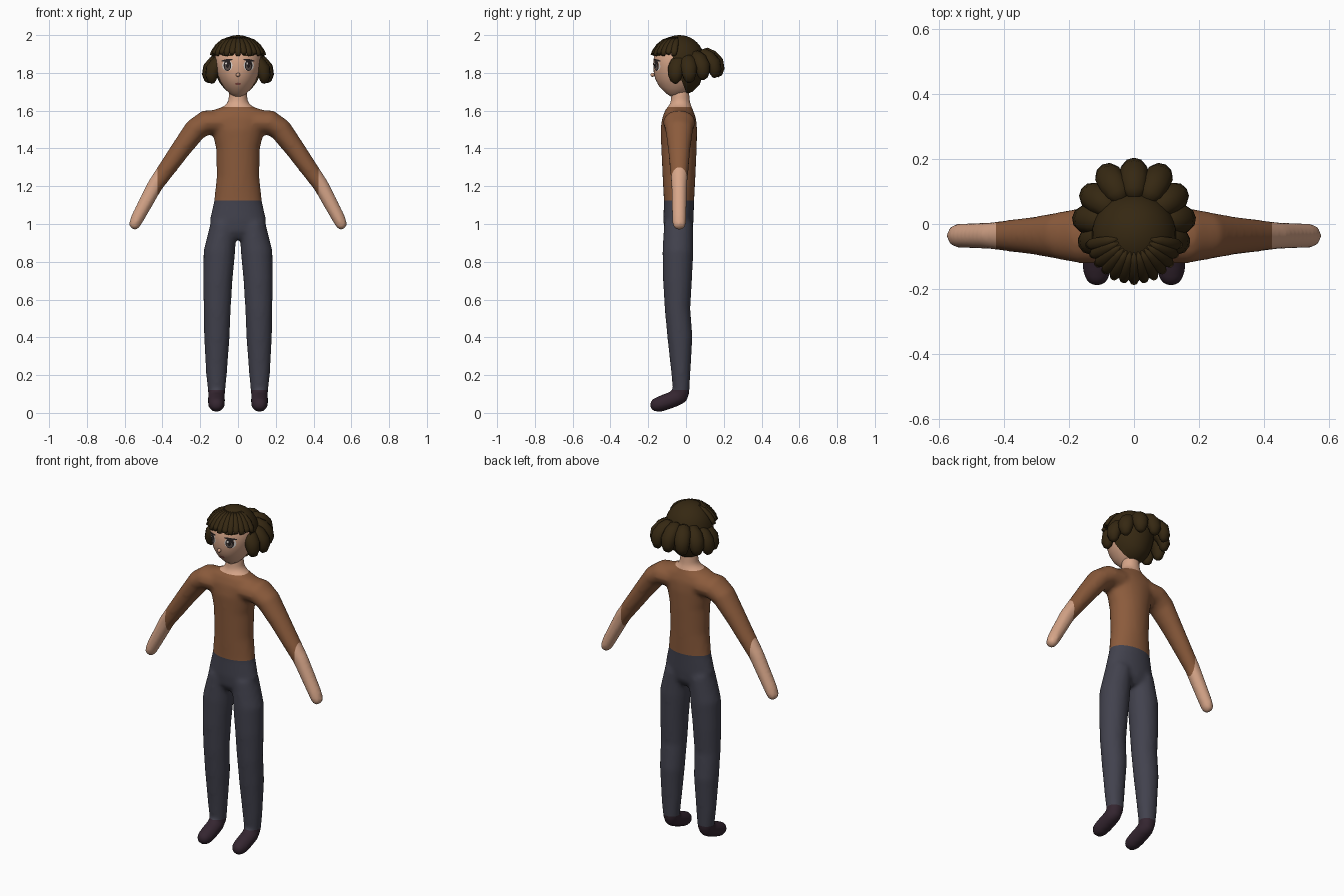
import bpy, bmesh
from math import sin, cos, pi, radians
from mathutils import Vector, Matrix
from mathutils.bvhtree import BVHTree

if "Cube" in bpy.data.objects:
    bpy.data.objects.remove(bpy.data.objects["Cube"])


def material(name, color):
    m = bpy.data.materials.new(name)
    m.use_nodes = True
    m.diffuse_color = (*color, 1)
    bsdf = m.node_tree.nodes["Principled BSDF"]
    bsdf.inputs["Base Color"].default_value = (*color, 1)
    bsdf.inputs["Roughness"].default_value = 0.8
    return m


skin = material("skin", (0.68, 0.38, 0.25))
shirt = material("brown shirt", (0.26, 0.105, 0.045))
trousers = material("slate trousers", (0.054, 0.054, 0.075))
shoe = material("dark plum shoe", (0.035, 0.019, 0.03))
hair = material("dark brown hair", (0.036, 0.021, 0.006))
eye_white = material("eye white", (0.75, 0.7, 0.66))
eye_dark = material("eye dark", (0.02, 0.015, 0.015))
iris = material("iris grey", (0.12, 0.09, 0.08))
lip = material("lip", (0.3, 0.09, 0.07))

X, Y = Vector((1, 0, 0)), Vector((0, 1, 0))


def loft(bm, path, ref=Y, sides=20):
    """Tube through (x, y, z, half width, half depth); depth lies along ref."""
    pts = [Vector(p[:3]) for p in path]
    rings = []
    for i, p in enumerate(pts):
        t = (pts[min(i + 1, len(pts) - 1)] - pts[max(i - 1, 0)]).normalized()
        v = (ref - t * ref.dot(t)).normalized()
        u = v.cross(t)
        a, b = path[i][3:]
        rings.append([bm.verts.new(p + u * a * cos(k * 2 * pi / sides)
                                   + v * b * sin(k * 2 * pi / sides))
                      for k in range(sides)])
    for r, s in zip(rings, rings[1:]):
        for k in range(sides):
            j = (k + 1) % sides
            bm.faces.new((r[k], r[j], s[j], s[k]))
    bm.faces.new(rings[0][::-1])
    bm.faces.new(rings[-1])


def finish(name, bm, *mats):
    bmesh.ops.recalc_face_normals(bm, faces=bm.faces)
    for f in bm.faces:
        f.smooth = True
    me = bpy.data.meshes.new(name)
    bm.to_mesh(me)
    bm.free()
    ob = bpy.data.objects.new(name, me)
    bpy.context.scene.collection.objects.link(ob)
    for m in mats:
        me.materials.append(m)
    return ob


def cut(bm, co, no, clear=False):
    bmesh.ops.bisect_plane(bm, geom=bm.verts[:] + bm.edges[:] + bm.faces[:],
                           plane_co=co, plane_no=no, clear_inner=clear)


# Body: torso, arms, legs and feet fused into one skin
bm = bmesh.new()
torso = [(0.92, 0.06, -0.04, 0.05), (0.96, 0.14, -0.04, 0.075),
         (1.02, 0.15, -0.04, 0.08), (1.12, 0.127, -0.037, 0.08),
         (1.25, 0.113, -0.037, 0.087), (1.4, 0.116, -0.037, 0.094),
         (1.5, 0.14, -0.038, 0.097), (1.56, 0.17, -0.036, 0.09),
         (1.6, 0.14, -0.033, 0.075), (1.62, 0.08, -0.03, 0.062),
         (1.645, 0.052, -0.03, 0.052), (1.72, 0.046, -0.03, 0.046)]
loft(bm, [(0, y, z, a, b) for z, a, y, b in torso], sides=28)
arm = [(0.08, 1.54, 0.065, 0.085), (0.17, 1.537, 0.066, 0.085),
       (0.225, 1.5, 0.061, 0.074), (0.3, 1.4, 0.053, 0.06),
       (0.44, 1.203, 0.042, 0.042), (0.53, 1.035, 0.036, 0.038),
       (0.551, 0.99, 0.03, 0.036), (0.557, 0.973, 0.015, 0.02)]
leg = [(0.075, -0.04, 1.0, 0.07, 0.077), (0.099, -0.043, 0.85, 0.084, 0.082),
       (0.107, -0.045, 0.7, 0.078, 0.077), (0.11, -0.045, 0.55, 0.072, 0.068),
       (0.112, -0.032, 0.4, 0.068, 0.067), (0.114, -0.027, 0.2, 0.055, 0.05),
       (0.113, -0.025, 0.1, 0.045, 0.043), (0.113, -0.025, 0.07, 0.03, 0.03)]
foot = [(0.005, 0.09, 0.025), (-0.035, 0.085, 0.043), (-0.09, 0.064, 0.044),
        (-0.145, 0.044, 0.042), (-0.175, 0.041, 0.033), (-0.191, 0.04, 0.014)]
for s in (-1, 1):
    loft(bm, [(s * x, -0.036, z, a, b) for x, z, a, b in arm])
    loft(bm, [(s * x, y, z, a, b) for x, y, z, a, b in leg])
    loft(bm, [(s * 0.114, y, z, r, r * 1.05) for y, z, r in foot], ref=X)
body = finish("body", bm)
remesh = body.modifiers.new("Fuse", 'REMESH')
remesh.mode = 'VOXEL'
remesh.voxel_size = 0.012
smooth = body.modifiers.new("Soften", 'SMOOTH')
smooth.factor = 0.5
smooth.iterations = 6
fused = bpy.data.meshes.new_from_object(
    body.evaluated_get(bpy.context.evaluated_depsgraph_get()))
bpy.data.objects.remove(body)

# Clothing borders cut into the body, then coloured by position
bm = bmesh.new()
bm.from_mesh(fused)
for z in (0.12, 1.125, 1.62):
    cut(bm, (0, 0, z), (0, 0, 1))
for x in (-0.425, 0.425):
    cut(bm, (x, 0, 0), (1, 0, 0))
for f in bm.faces:
    c = f.calc_center_median()
    if abs(c.x) > 0.425 or c.z > 1.62:
        f.material_index = 0
    elif c.z > 1.125:
        f.material_index = 1
    else:
        f.material_index = 2 if c.z > 0.12 else 3
finish("body", bm, skin, shirt, trousers, shoe)

# Head with pointed chin
head_rings = [(1.675, -0.06, 0.02, 0.02), (1.688, -0.06, 0.042, 0.045),
              (1.715, -0.057, 0.068, 0.085), (1.755, -0.05, 0.094, 0.115),
              (1.8, -0.046, 0.112, 0.126), (1.84, -0.043, 0.12, 0.131),
              (1.89, -0.04, 0.121, 0.129), (1.94, -0.04, 0.1, 0.105),
              (1.98, -0.04, 0.05, 0.05)]


def head_shape(grow):
    b = bmesh.new()
    loft(b, [(0, y, z, rx + grow, ry + grow) for z, y, rx, ry in head_rings],
         sides=32)
    return b


bm = head_shape(0)
face = BVHTree.FromBMesh(bm)
finish("head", bm, skin)

bm = bmesh.new()
bmesh.ops.create_icosphere(bm, subdivisions=2, radius=0.011,
                           matrix=Matrix.Translation((0, -0.177, 1.79)))
finish("nose", bm, skin)


# Painted face details as thin plates following the head
def plate(name, x, z, w, h, mat, layer, tilt=0):
    b = bmesh.new()
    bmesh.ops.create_circle(b, cap_ends=True, cap_tris=True, segments=20, radius=1)
    for v in b.verts:
        px, pz = v.co.x * w, v.co.y * h
        px, pz = x + px, z + pz + px * tilt
        hit = face.ray_cast(Vector((px, -1, pz)), Y)[0]
        v.co = hit - Y * (0.001 + 0.0013 * layer)
    ob = finish(name, b, mat)
    if ob.data.polygons[0].normal.y > 0:
        ob.data.flip_normals()


for s, side in ((1, "left"), (-1, "right")):
    plate(side + "_eye_white", s * 0.057, 1.84, 0.027, 0.03, eye_white, 0)
    plate(side + "_eye_ring", s * 0.056, 1.839, 0.02, 0.029, eye_dark, 1)
    plate(side + "_iris", s * 0.056, 1.832, 0.014, 0.017, iris, 2)
    plate(side + "_pupil", s * 0.056, 1.838, 0.008, 0.012, eye_dark, 3)
    plate(side + "_eye_glint", s * 0.056 - 0.007, 1.85, 0.005, 0.006, eye_white, 4)
    plate(side + "_lash", s * 0.058, 1.867, 0.03, 0.006, eye_dark, 2, -0.15 * s)
    plate(side + "_eyebrow", s * 0.056, 1.893, 0.03, 0.005, hair, 1)
plate("mouth", 0, 1.742, 0.017, 0.006, lip, 0)

# Hair hugging the back of the head
bm = head_shape(0.009)
cut(bm, (0, -0.065, 1.87), (0, 1, 0.38), clear=True)
finish("back_hair", bm, hair)

# Rounded hair cap
bm = bmesh.new()
bmesh.ops.create_uvsphere(bm, u_segments=32, v_segments=20, radius=0.132,
                          matrix=Matrix.Translation((0, -0.035, 1.868)))
cut(bm, (0, -0.04, 1.905), (0, 0.25, 1), clear=True)
finish("hair_cap", bm, hair)

# Fringe of tapered locks over the forehead
bm = bmesh.new()
count = 13
for i in range(count):
    a = radians(-78 + 156 * i / (count - 1))
    out = Vector((sin(a), -cos(a), 0))
    path = []
    for elev, reach, r in ((66, 0.122, 0.008), (50, 0.13, 0.015), (34, 0.136, 0.018),
                           (20, 0.141, 0.018), (10 + 3 * (i % 2), 0.145, 0.012)):
        e = radians(elev)
        p = Vector((0, -0.035, 1.868)) + out * reach * cos(e)
        path.append((p.x, p.y, p.z + reach * sin(e), 0.011, r))
    loft(bm, path, ref=Vector((cos(a), sin(a), 0)), sides=10)
finish("fringe", bm, hair)

# Thick curls wrapping the sides and back
bm = bmesh.new()
for i in range(-4, 5):
    a = radians(28 * i)
    back = max(cos(a), 0)
    out = Vector((sin(a), cos(a), 0))
    reach = 0.165 + 0.022 * back + 0.006 * (i % 2)
    top = 1.87 + 0.035 * back
    path = []
    for d, drop, r in ((0.4, 0.0, 0.02), (0.55, 0.002, 0.038), (0.72, 0.02, 0.044),
                       (0.87, 0.05, 0.044), (0.92, 0.085, 0.038),
                       (0.9, 0.112, 0.027), (0.87, 0.125, 0.01)):
        p = out * reach * d
        path.append((p.x, p.y, top - drop, r * 0.85, r))
    loft(bm, path, ref=Vector((cos(a), -sin(a), 0)), sides=10)
finish("curls", bm, hair)
